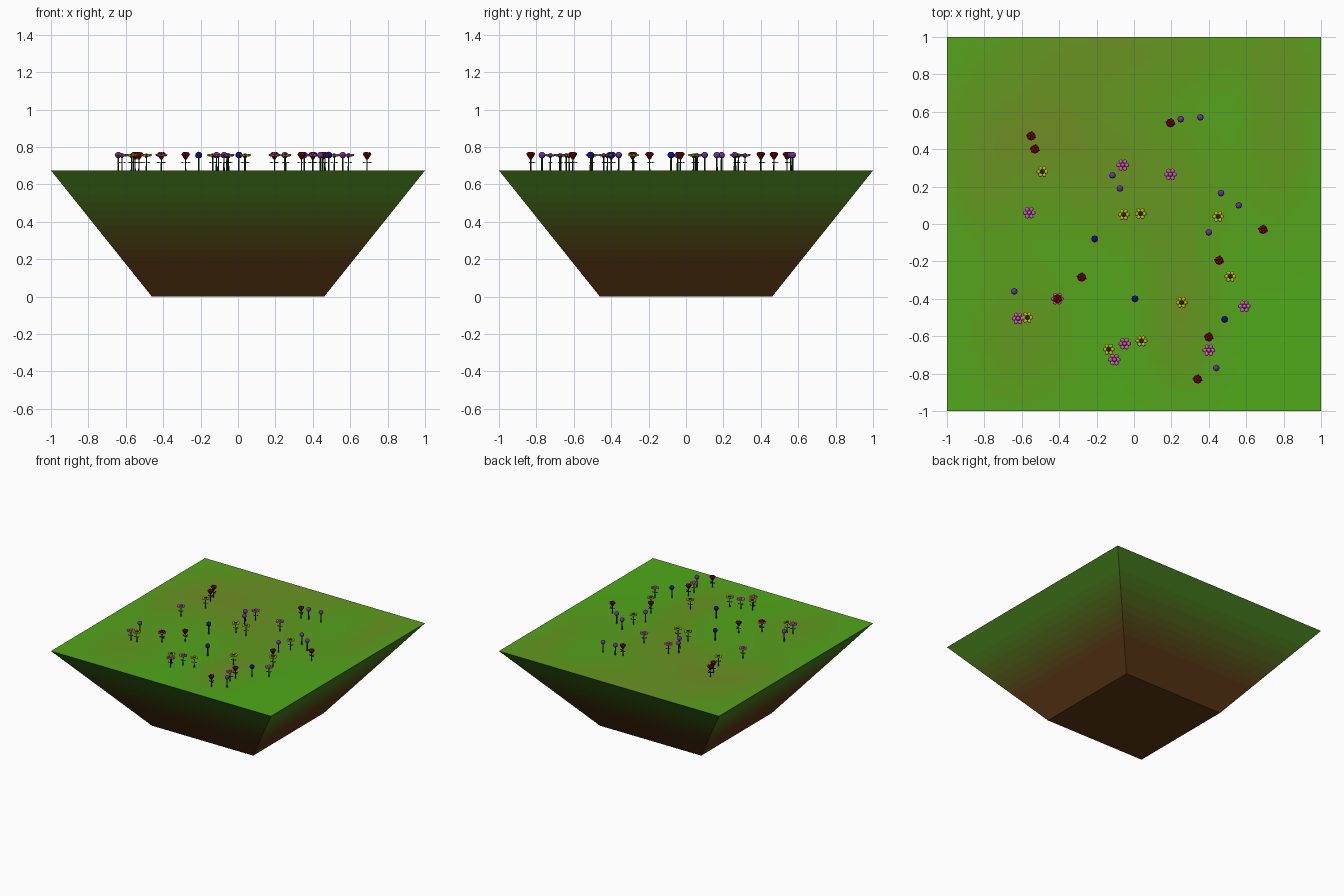
import bpy, bmesh, math
from mathutils import Matrix, Vector

if "Cube" in bpy.data.objects:
    bpy.data.objects.remove(bpy.data.objects["Cube"])

TOP = 0.675            # meadow height
R_TOP, R_BOT = 1.0, 0.46


def material(name, rgb):
    """Material from display colour 0-255, stored as linear."""
    m = bpy.data.materials.new(name)
    m.diffuse_color = [(c / 255) ** 2.2 for c in rgb] + [1]
    m.use_nodes = True
    m.node_tree.nodes["Principled BSDF"].inputs["Base Color"].default_value = m.diffuse_color
    return m


def mix(a, b, t):
    return [p + (q - p) * t for p, q in zip(a, b)]


def add_object(name, mesh, loc=(0, 0, 0)):
    ob = bpy.data.objects.new(name, mesh)
    ob.location = loc
    bpy.context.collection.objects.link(ob)
    return ob


def finish(name, bm, mats):
    mesh = bpy.data.meshes.new(name)
    bm.to_mesh(mesh)
    bm.free()
    for m in mats:
        mesh.materials.append(m)
    return mesh


# Soil block: square funnel in colour bands from brown to green
brown, side_green = (92, 58, 28), (72, 125, 34)
BANDS = 16
soil_mats = [material(f"soil_{i}", mix(brown, side_green, i / 9)) for i in range(10)]
bm = bmesh.new()
rings = []
for i in range(BANDS + 1):
    t = i / BANDS
    r = R_BOT + (R_TOP - R_BOT) * t
    rings.append([bm.verts.new((sx * r, sy * r, TOP * t))
                  for sx, sy in ((-1, -1), (1, -1), (1, 1), (-1, 1))])
bm.faces.new(rings[0][::-1])
for i in range(BANDS):
    z = TOP * (i + 0.5) / BANDS
    shade = round(9 * min(1, max(0, (z - 0.2) / 0.38)))
    for k in range(4):
        n = (k + 1) % 4
        f = bm.faces.new((rings[i][k], rings[i][n], rings[i + 1][n], rings[i + 1][k]))
        f.material_index = shade
add_object("soil_block", finish("soil_block", bm, soil_mats))

# Meadow surface: flat grid with soft patches of dry grass
bright, dry = (76, 172, 30), (124, 128, 44)
SHADES = 14
grass_mats = [material(f"grass_{i}", mix(bright, dry, i / (SHADES - 1))) for i in range(SHADES)]
# x, y, radius x, radius y, strength
patches = [(-0.5, 0.5, 0.5, 0.4, 0.55), (-0.8, 0.2, 0.2, 0.35, 0.25), (0.25, -0.5, 0.2, 0.4, 0.5),
           (0.0, 0.95, 0.7, 0.25, 0.45), (0.8, 0.6, 0.2, 0.6, 0.4), (-0.6, -0.6, 0.3, 0.4, 0.4),
           (0.1, 0.2, 0.45, 0.4, 0.4)]
bm = bmesh.new()
bmesh.ops.create_grid(bm, x_segments=48, y_segments=48, size=R_TOP,
                      matrix=Matrix.Translation((0, 0, TOP)))
for f in bm.faces:
    c = f.calc_center_median()
    d = 0.08 + sum(s * math.exp(-((c.x - x) / rx) ** 2 - ((c.y - y) / ry) ** 2)
                   for x, y, rx, ry, s in patches)
    f.material_index = round(min(1, d) * (SHADES - 1))
add_object("meadow_surface", finish("meadow_surface", bm, grass_mats))


# Flower building helpers
def paint(verts, index, smooth=False):
    for f in {f for v in verts for f in v.link_faces}:
        f.material_index = index
        f.smooth = smooth


def ball(bm, loc, size, index, turn=0.0, tilt=0.0, seg=8, rings=6):
    mat = (Matrix.Rotation(turn, 4, 'Z') @ Matrix.Translation(loc)
           @ Matrix.Rotation(tilt, 4, 'Y') @ Matrix.Diagonal((*size, 1)))
    paint(bmesh.ops.create_uvsphere(bm, u_segments=seg, v_segments=rings, radius=1,
                                    matrix=mat)["verts"], index, True)


def cone(bm, z0, z1, r0, r1, index, seg=8):
    paint(bmesh.ops.create_cone(bm, cap_ends=True, segments=seg, radius1=r0, radius2=r1,
                                depth=z1 - z0,
                                matrix=Matrix.Translation((0, 0, (z0 + z1) / 2)))["verts"], index)


def leaves(bm, angles, z, length):
    for a in angles:
        ball(bm, (length / 2 + 0.003, 0, z), (length / 2, 0.006, 0.0025), 0, a, -0.25, 6, 4)


stem_green = material("stem_green", (24, 66, 22))
red = material("petal_red", (122, 8, 10))
yellow = material("petal_yellow", (198, 196, 26))
dark = material("seed_dark", (50, 36, 14))
pink = material("petal_pink", (204, 100, 178))
rose = material("centre_rose", (120, 40, 85))
purple = material("petal_purple", (104, 52, 158))
blue = material("petal_blue", (24, 20, 140))


def red_flower():
    bm = bmesh.new()
    cone(bm, 0, 0.065, 0.004, 0.003, 0, 6)
    leaves(bm, (-0.3, math.pi - 0.2, 1.4), 0.042, 0.026)
    cone(bm, 0.058, 0.088, 0.005, 0.024, 1)
    for k in range(5):
        ball(bm, (0.012, 0, 0.088), (0.012, 0.01, 0.01), 1, k * math.tau / 5, 0, 6, 5)
    ball(bm, (0, 0, 0.09), (0.009, 0.009, 0.009), 1)
    return finish("red_flower", bm, (stem_green, red))


def petal_flower(name, petal, centre, radius):
    bm = bmesh.new()
    cone(bm, 0, 0.08, 0.004, 0.003, 0, 6)
    leaves(bm, (0.4, math.pi + 0.4), 0.042, 0.02)
    cone(bm, 0.066, 0.077, 0.004, 0.012, 0, 6)
    for k in range(6):
        ball(bm, (radius * 0.58, 0, 0.081), (radius * 0.42, radius * 0.36, 0.006), 1,
             k * math.tau / 6, -0.2, 6, 4)
    ball(bm, (0, 0, 0.082), (radius * 0.42, radius * 0.42, 0.008), 2)
    if petal is pink:
        ball(bm, (0, 0, 0.086), (0.009, 0.009, 0.007), 1)
    return finish(name, bm, (stem_green, petal, centre))


def bud_flower(name, petal, radius):
    bm = bmesh.new()
    cone(bm, 0, 0.075, 0.005, 0.004, 0, 6)
    ball(bm, (0, 0, 0.082), (radius, radius, radius * 0.95), 1, 0, 0, 8, 6)
    return finish(name, bm, (stem_green, petal))


# Scatter of flowers over the meadow
beds = [
    (red_flower(), [(-.55, .47), (-.53, .40), (.195, .54), (.69, -.03), (.455, -.195),
                    (-.28, -.285), (-.41, -.40), (.40, -.605), (.34, -.83)]),
    (petal_flower("yellow_flower", yellow, dark, 0.033),
     [(-.49, .28), (-.055, .05), (.035, .055), (.45, .04), (.515, -.28), (.255, -.42),
      (-.57, -.50), (-.135, -.67), (.04, -.625)]),
    (petal_flower("pink_flower", pink, rose, 0.035),
     [(-.06, .315), (.195, .265), (-.56, .06), (-.62, -.505), (.59, -.44), (-.05, -.64),
      (-.105, -.725), (.40, -.675), (-.41, -.40)]),
    (bud_flower("purple_flower", purple, 0.018),
     [(.25, .56), (.355, .57), (-.115, .26), (-.075, .19), (.465, .165), (.56, .10),
      (.40, -.045), (-.64, -.36), (.44, -.77)]),
    (bud_flower("blue_flower", blue, 0.019), [(-.21, -.08), (.005, -.40), (.485, -.51)]),
]
for mesh, spots in beds:
    for i, (x, y) in enumerate(spots):
        add_object(f"{mesh.name}_{i + 1}", mesh, (x, y, TOP))
